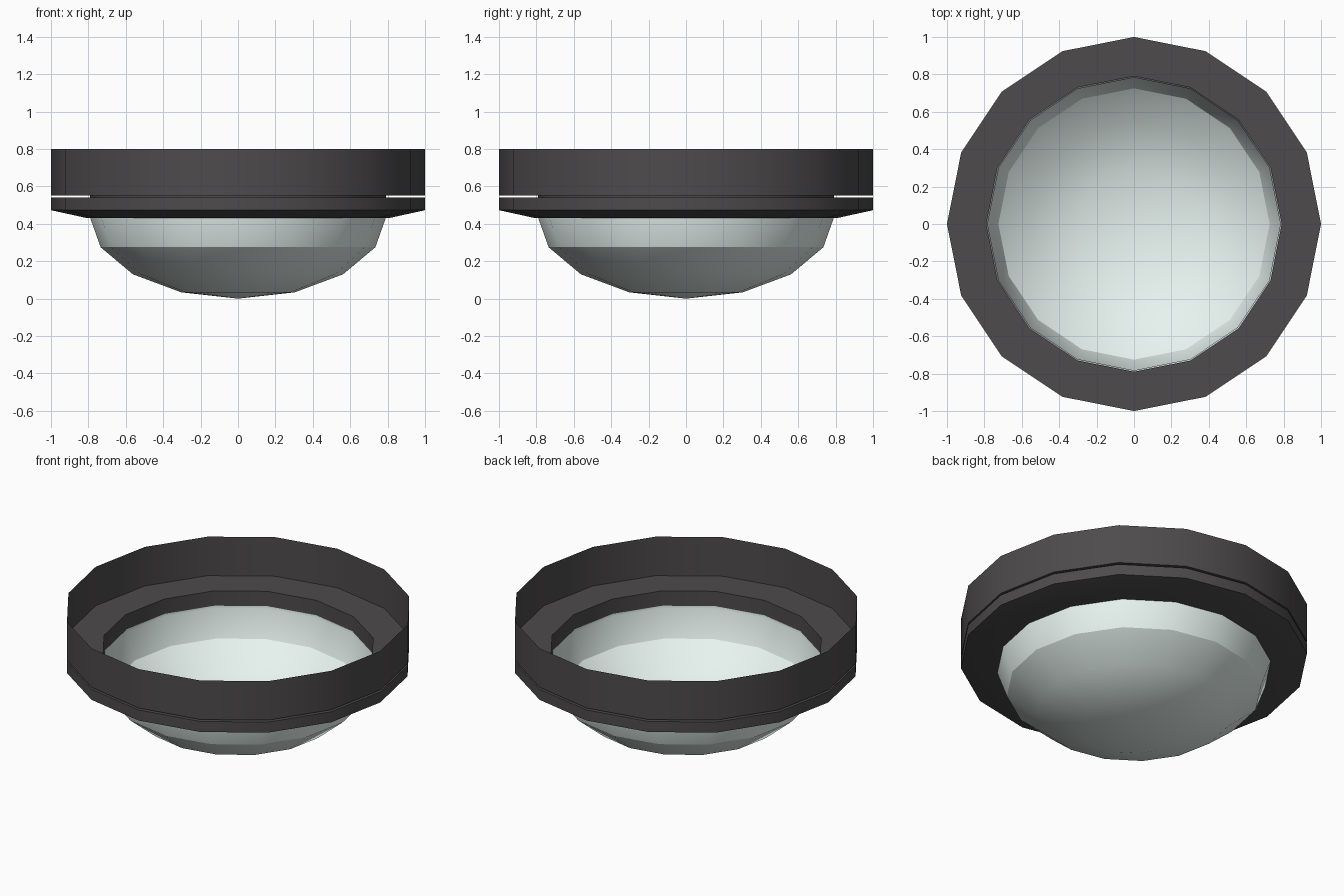
import bpy, bmesh, math

if "Cube" in bpy.data.objects:
    bpy.data.objects.remove(bpy.data.objects["Cube"])

SIDES = 16


def material(name, rgb):
    m = bpy.data.materials.new(name)
    m.diffuse_color = (*rgb, 1)
    m.use_nodes = True
    m.node_tree.nodes["Principled BSDF"].inputs["Base Color"].default_value = m.diffuse_color
    return m


def lathe(name, profile, mat, closed=False):
    """Turn an (r, z) profile around z; a radius of 0 makes a pole."""
    bm = bmesh.new()
    rings = []
    for r, z in profile:
        if r == 0:
            rings.append([bm.verts.new((0, 0, z))] * SIDES)
        else:
            rings.append([bm.verts.new((r * math.cos(2 * math.pi * i / SIDES),
                                        r * math.sin(2 * math.pi * i / SIDES), z))
                          for i in range(SIDES)])
    pairs = list(zip(rings, rings[1:]))
    if closed:
        pairs.append((rings[-1], rings[0]))
    for a, b in pairs:
        for i in range(SIDES):
            j = (i + 1) % SIDES
            corners = list(dict.fromkeys((a[i], a[j], b[j], b[i])))
            if len(corners) > 2:
                bm.faces.new(corners)
    bmesh.ops.recalc_face_normals(bm, faces=bm.faces)
    mesh = bpy.data.meshes.new(name)
    bm.to_mesh(mesh)
    bm.free()
    mesh.materials.append(mat)
    ob = bpy.data.objects.new(name, mesh)
    bpy.context.collection.objects.link(ob)
    bpy.ops.object.select_all(action='DESELECT')
    ob.select_set(True)
    bpy.context.view_layer.objects.active = ob
    bpy.ops.object.shade_smooth_by_angle(angle=math.radians(30))
    return ob


metal = material("dark_metal", (0.075, 0.07, 0.072))
glass = material("frosted_glass", (0.80, 0.90, 0.87))

# Open-topped mounting housing: thin wall, inner ledge and short neck over the groove
lathe("mounting_housing", [(1, 0.8), (1, 0.552), (0.79, 0.552), (0.79, 0.54)], metal)

# Retaining ring below the groove, with a sloped underside
lathe("retaining_ring", [(0.79, 0.54), (1, 0.54), (1, 0.473), (0.805, 0.43),
                         (0.79, 0.43), (0.79, 0.46)], metal, closed=True)

# Shallow bowl-shaped diffuser: quarter-ellipse shell with a short straight collar
STEPS = [math.radians(a) for a in (0, 22.5, 45, 67.5)]
RIM_Z = 0.445


def bowl(radius, depth):
    pts = [(radius * math.cos(a), RIM_Z - depth * math.sin(a)) for a in STEPS]
    return [(radius, 0.46)] + pts + [(0, RIM_Z - depth)]


outer, inner = bowl(0.795, RIM_Z), bowl(0.785, RIM_Z - 0.01)
lathe("glass_diffuser", outer, glass)
lathe("glass_diffuser_lining", inner, glass)
